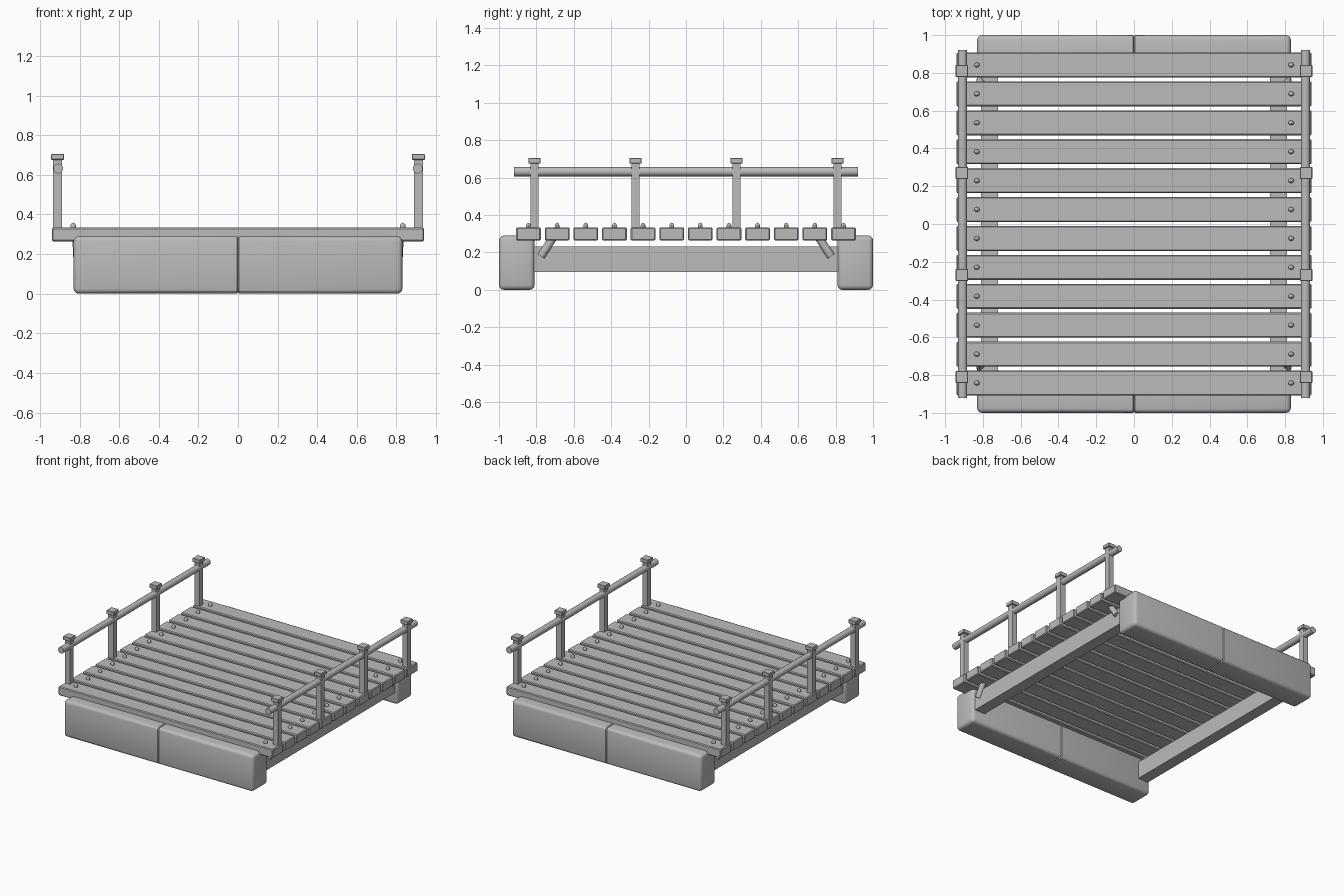
import bpy, bmesh
from mathutils import Vector

cube = bpy.data.objects.get("Cube")
if cube:
    bpy.data.objects.remove(cube, do_unlink=True)

grey = bpy.data.materials.new("plain grey")
grey.use_nodes = True
COLOUR = (0.5, 0.5, 0.5, 1)
grey.diffuse_color = COLOUR
grey.node_tree.nodes["Principled BSDF"].inputs["Base Color"].default_value = COLOUR


def finish(name, bm, smooth=False):
    mesh = bpy.data.meshes.new(name)
    bmesh.ops.recalc_face_normals(bm, faces=bm.faces)
    bm.to_mesh(mesh)
    bm.free()
    mesh.materials.append(grey)
    obj = bpy.data.objects.new(name, mesh)
    bpy.context.collection.objects.link(obj)
    if smooth:
        bpy.ops.object.select_all(action='DESELECT')
        bpy.context.view_layer.objects.active = obj
        obj.select_set(True)
        bpy.ops.object.shade_smooth_by_angle()
    return obj


def box_mesh(center, size, bevel=0, segments=1):
    bm = bmesh.new()
    bmesh.ops.create_cube(bm, size=1)
    bmesh.ops.scale(bm, vec=size, verts=bm.verts)
    if bevel:
        bmesh.ops.bevel(bm, geom=bm.edges[:], offset=bevel, segments=segments,
                        profile=0.5, affect='EDGES')
    bmesh.ops.translate(bm, vec=center, verts=bm.verts)
    return bm


def box(name, center, size, bevel=0):
    return finish(name, box_mesh(center, size, bevel))


def rod(name, start, end, radius, sides=16):
    start, end = Vector(start), Vector(end)
    axis = end - start
    bm = bmesh.new()
    bmesh.ops.create_cone(bm, cap_ends=True, segments=sides, radius1=radius,
                          radius2=radius, depth=axis.length)
    turn = Vector((0, 0, 1)).rotation_difference(axis).to_matrix()
    bmesh.ops.rotate(bm, matrix=turn, verts=bm.verts)
    bmesh.ops.translate(bm, vec=(start + end) / 2, verts=bm.verts)
    return finish(name, bm, True)


def bolt(name, x, y, z):
    bm = bmesh.new()
    bmesh.ops.create_uvsphere(bm, u_segments=12, v_segments=8, radius=1)
    bmesh.ops.scale(bm, vec=(0.015, 0.013, 0.022), verts=bm.verts)
    bmesh.ops.translate(bm, vec=(x, y, z), verts=bm.verts)
    finish(name, bm, True)


# Floats: rounded blocks with a narrow groove around the middle
for label, side in (("front", -1), ("back", 1)):
    center = Vector((0, side * 0.905, 0.145))
    bm = box_mesh(center, (1.66, 0.19, 0.29), 0.025, 3)
    for x in (-0.006, 0, 0.006):
        bmesh.ops.bisect_plane(bm, geom=bm.verts[:] + bm.edges[:] + bm.faces[:],
                               plane_co=(x, 0, 0), plane_no=(1, 0, 0))
    for v in bm.verts:
        if abs(v.co.x) < 0.001:
            v.co = center + (v.co - center) * 0.95
    finish(label + "_float", bm, True)

# Deck planks with a bolt at each end
PLANKS = 12
for i in range(PLANKS):
    y = -0.842 + i * 1.684 / (PLANKS - 1)
    box(f"plank_{i + 1}", (0, y, 0.299), (1.88, 0.132, 0.07), 0.006)
    for label, side in (("left", 1), ("right", -1)):
        bolt(f"{label}_bolt_{i + 1}", side * 0.832, y, 0.337)

# Each side: beam, corner braces, railing posts with caps, handrail
for label, side in (("left", 1), ("right", -1)):
    box(label + "_beam", (side * 0.765, 0, 0.163), (0.09, 1.66, 0.135))
    for end, s in (("front", -1), ("back", 1)):
        rod(f"{label}_{end}_brace", (side * 0.815, s * 0.71, 0.28),
            (side * 0.81, s * 0.775, 0.18), 0.022)
    for i in range(4):
        y = -0.81 + i * 0.54
        box(f"{label}_post_{i + 1}", (side * 0.911, y, 0.495), (0.045, 0.045, 0.37))
        box(f"{label}_post_cap_{i + 1}", (side * 0.911, y, 0.691),
            (0.066, 0.066, 0.03), 0.003)
    rod(label + "_handrail", (side * 0.908, -0.92, 0.632),
        (side * 0.908, 0.92, 0.632), 0.025)
